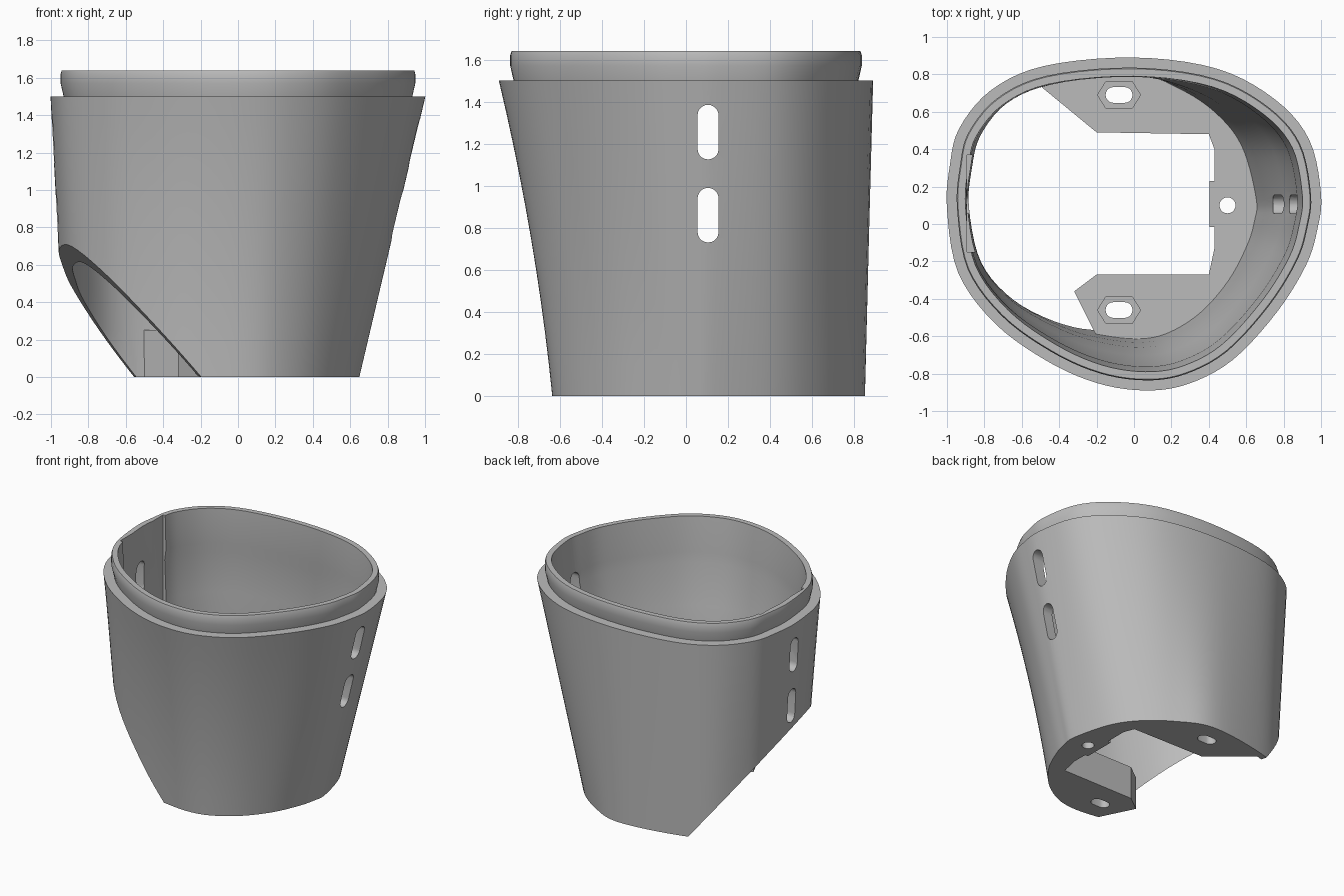
import bpy, bmesh, math
from mathutils import Vector

if "Cube" in bpy.data.objects:
    bpy.data.objects.remove(bpy.data.objects["Cube"])

grey = bpy.data.materials.new("plain grey")
grey.use_nodes = True
grey.diffuse_color = (0.5, 0.5, 0.5, 1)
grey.node_tree.nodes["Principled BSDF"].inputs["Base Color"].default_value = grey.diffuse_color

RIM = 1.5
# Matching outline points: rim x, rim y, base x, base y
OUTLINE = [
    (1, .16, .645, .13), (.937, .45, .57, .41), (.755, .665, .45, .59), (.445, .83, .26, .74),
    (0, .89, 0, .85), (-.48, .845, -.43, .8), (-.765, .715, -.69, .7), (-.935, .51, -.85, .5),
    (-.985, .31, -.905, .3), (-1, .08, -.92, .08), (-.94, -.26, -.845, -.22), (-.745, -.53, -.66, -.43),
    (-.47, -.73, -.38, -.57), (-.2, -.85, -.16, -.62), (.06, -.89, .04, -.635), (.29, -.855, .2, -.595),
    (.53, -.725, .37, -.48), (.765, -.47, .51, -.31), (.92, -.22, .6, -.12), (.98, -.03, .635, .01)]


def smooth_loop(points, steps=5):
    """Closed Catmull-Rom curve through the points."""
    result, n = [], len(points)
    for i in range(n):
        a, b, c, d = (Vector(points[(i + k) % n]) for k in (-1, 0, 1, 2))
        for s in range(steps):
            t = s / steps
            result.append(b + (c - a) * t / 2 + (2 * a - 5 * b + 4 * c - d) * t * t / 2
                          + (3 * b - a - 3 * c + d) * t ** 3 / 2)
    return result


RIM_LOOP = smooth_loop([p[:2] for p in OUTLINE])
BASE_LOOP = smooth_loop([p[2:] for p in OUTLINE])


def ring(z, inset):
    """Cross-section of the body at a height, moved inwards by inset."""
    t = min(z / RIM, 1)
    loop = []
    for low, high in zip(BASE_LOOP, RIM_LOOP):
        hollow = 0.4 * t * (1 - t) * max(0, -low.normalized().y)
        loop.append(low.lerp(high, t - hollow))
    n, result = len(loop), []
    for i, p in enumerate(loop):
        along = (loop[(i + 1) % n] - loop[i - 1]).normalized()
        result.append((p.x - along.y * inset, p.y + along.x * inset, z))
    return result


def make_object(name, bm):
    bmesh.ops.recalc_face_normals(bm, faces=bm.faces)
    mesh = bpy.data.meshes.new(name)
    bm.to_mesh(mesh)
    bm.free()
    mesh.materials.append(grey)
    obj = bpy.data.objects.new(name, mesh)
    bpy.context.collection.objects.link(obj)
    return obj


def loft(name, rings, closed=False):
    """Skin a stack of rings; closed joins the last to the first, else ends are capped."""
    bm = bmesh.new()
    rows = [[bm.verts.new(co) for co in r] for r in rings]
    pairs = list(zip(rows, rows[1:])) + ([(rows[-1], rows[0])] if closed else [])
    for a, b in pairs:
        for i in range(len(a)):
            j = (i + 1) % len(a)
            bm.faces.new((a[i], a[j], b[j], b[i]))
    if not closed:
        bm.faces.new(rows[0])
        bm.faces.new(rows[-1])
    return make_object(name, bm)


def prism(name, points, low, high):
    return loft(name, [[(x, y, z) for x, y in points] for z in (low, high)])


def capsule(cx, cy, half_length, radius, steps=10):
    """Slot outline lengthwise along its first axis; a circle if half_length is 0."""
    points = []
    for side in (0, 1):
        for s in range(steps + 1 - (half_length == 0)):
            a = math.pi * (s / steps + side - 0.5)
            points.append((cx + half_length * (1 - 2 * side) + radius * math.cos(a),
                           cy + radius * math.sin(a)))
    return points


def cut(target, cutter):
    cutter.hide_render = True
    mod = target.modifiers.new("cut", 'BOOLEAN')
    mod.operation, mod.solver, mod.object = 'DIFFERENCE', 'EXACT', cutter
    bpy.context.view_layer.objects.active = target
    bpy.ops.object.modifier_apply(modifier=mod.name)
    bpy.data.objects.remove(cutter)


# Shell with stepped rim lip
outside = [(RIM * i / 10, 0) for i in range(11)]
lip = [(RIM, .07), (1.57, .054), (1.62, .054), (1.64, .06), (1.64, .1)]
inside = [(1.38, .1), (1.3, .085), (1, .08), (.75, .078), (.5, .065), (.25, .05), (0, .045)]
shell = loft("shell", [ring(z, d) for z, d in outside + lip + inside], closed=True)

# Sloping cut across the lower right side
normal = Vector((1, .26, .85)).normalized()
bm = bmesh.new()
bmesh.ops.create_cube(bm, size=4)
wedge = make_object("slope_cutter", bm)
wedge.rotation_euler = normal.to_track_quat('Z', 'Y').to_euler()
wedge.location = Vector((-.2, -.6, 0)) - normal * 2
bpy.context.view_layer.update()
cut(shell, wedge)

# Shallow flat recess behind the right-hand slots
cut(shell, prism("recess_cutter", [(-.893, -.15), (-.7, -.15), (-.7, .37), (-.893, .37)], .9, 2))

# Two strap slots through both side walls
for middle in (.86, 1.255):
    outline = capsule(middle, .105, .08, .05)
    cut(shell, loft("slot_cutter", [[(x, y, z) for z, y in outline] for x in (-1.5, 1.5)]))

# Thick mounting flange with an open middle
flange = loft("mounting_flange", [ring(0, .02), ring(.25, .02)])
opening = [(-.2, .49), (.4, .48), (.43, .4), (.43, .23), (.405, .23), (.405, -.015), (.43, -.015),
           (.43, -.13), (.4, -.27), (-.2, -.27), (-.32, -.36), (-.1, -.8), (-.1, -1), (-2, -1),
           (-2, 1), (-.82, 1)]
cut(flange, prism("opening_cutter", opening, -1, 1))

# Bolt slots with hexagonal nut pockets, and one round bolt hole
for y in (.69, -.46):
    cut(flange, prism("bolt_slot_cutter", capsule(-.08, y, .03, .042), -1, 1))
    pocket = [(-.08 + side * dx, y + dy) for side, dx, dy in
              ((1, .115, 0), (1, .07, .072), (-1, .07, .072), (-1, .115, 0), (-1, .07, -.072), (1, .07, -.072))]
    cut(flange, prism("pocket_cutter", pocket, .13, 1))
cut(flange, prism("bolt_hole_cutter", capsule(.5, .1, 0, .043), -1, 1))

# Smooth walls, sharp rims
for obj in (shell, flange):
    bpy.ops.object.select_all(action='DESELECT')
    obj.select_set(True)
    bpy.context.view_layer.objects.active = obj
    bpy.ops.object.shade_smooth_by_angle(angle=math.radians(30))
